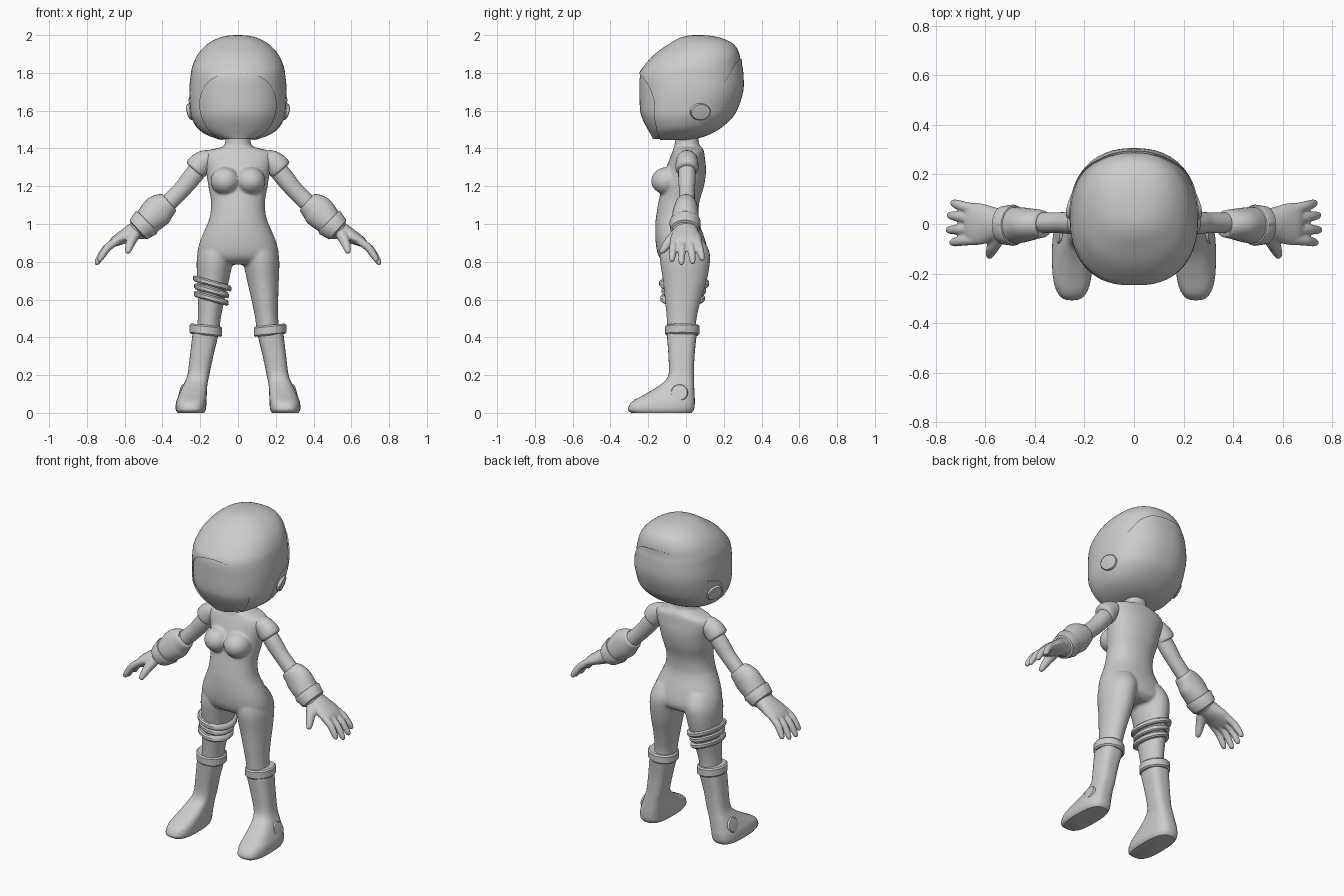
import bpy, bmesh
from math import cos, sin, tau, radians
from mathutils import Vector, Matrix

if "Cube" in bpy.data.objects:
    bpy.data.objects.remove(bpy.data.objects["Cube"])


def smooth_rows(rows, k=4):
    """Catmull-Rom interpolation of parameter rows."""
    out = []
    for i in range(len(rows) - 1):
        p0, p1, p2, p3 = (rows[max(0, min(len(rows) - 1, i + j))] for j in (-1, 0, 1, 2))
        for s in range(k):
            t = s / k
            out.append([0.5 * (2 * b + (c - a) * t + (2 * a - 5 * b + 4 * c - d) * t * t
                        + (3 * b - a - 3 * c + d) * t ** 3) for a, b, c, d in zip(p0, p1, p2, p3)])
    return out + [list(rows[-1])]


def sup(v, e):
    return (1 if v >= 0 else -1) * abs(v) ** (2 / e)


def loft(bm, rings):
    vs = [[bm.verts.new(p) for p in r] for r in rings]
    n = len(vs[0])
    for a, b in zip(vs, vs[1:]):
        for i in range(n):
            bm.faces.new((a[i], a[(i + 1) % n], b[(i + 1) % n], b[i]))
    bm.faces.new(vs[0][::-1])
    bm.faces.new(vs[-1])


def stack(bm, rows, e=2.0, tilt=0.0, k=4, side=1, n=40):
    """Horizontal sections: (z, centre x, half width, front y, back y)."""
    rings = []
    for z, cx, hw, yf, yb in (smooth_rows(rows, k) if k > 1 else rows):
        ring = []
        for i in range(n):
            c, s = sup(cos(tau * i / n), e), sup(sin(tau * i / n), e)
            ring.append((side * (cx + hw * c), (yf + yb) / 2 + (yb - yf) / 2 * s, z + tilt * hw * c))
        rings.append(ring)
    loft(bm, rings)


def tube(bm, rows, k=4, n=24):
    """Sections along a path: (x, y, z, radius across, radius in y)."""
    rows = smooth_rows(rows, k) if k > 1 else rows
    pts = [Vector(r[:3]) for r in rows]
    rings = []
    for i, r in enumerate(rows):
        t = (pts[min(i + 1, len(pts) - 1)] - pts[max(i - 1, 0)]).normalized()
        u = (Vector((0, 1, 0)) - t * t.y).normalized()
        v = t.cross(u)
        rings.append([pts[i] + v * r[3] * cos(tau * j / n) + u * r[4] * sin(tau * j / n) for j in range(n)])
    loft(bm, rings)


def band(bm, z, h, cx, hw, yf, yb, tilt, side=1):
    b = 0.008
    stack(bm, [(z + dz, cx, hw - d, yf + d, yb - d) for dz, d in
               ((-h / 2, 3 * b), (-h / 2, b), (-h / 2 + b, 0), (h / 2 - b, 0), (h / 2, b), (h / 2, 3 * b))],
          tilt=tilt, k=1, side=side)


def make(name, bm, mirror=False, voxel=0, iters=3):
    bmesh.ops.recalc_face_normals(bm, faces=bm.faces)
    me = bpy.data.meshes.new(name)
    bm.to_mesh(me)
    bm.free()
    ob = bpy.data.objects.new(name, me)
    bpy.context.collection.objects.link(ob)
    if voxel:
        m = ob.modifiers.new("fuse", 'REMESH')
        m.mode, m.voxel_size, m.use_smooth_shade = 'VOXEL', voxel, True
        m = ob.modifiers.new("soften", 'SMOOTH')
        m.factor, m.iterations = 0.5, iters
    if mirror:
        ob.modifiers.new("mirror", 'MIRROR').use_clip = False
    return ob


def carve(ob, pts, operation):
    """Boolean with a prism; pts are two matching 3D outlines."""
    bm = bmesh.new()
    loft(bm, pts)
    cutter = make("cutter", bm)
    cutter.hide_render = True
    m = ob.modifiers.new("cut", 'BOOLEAN')
    m.operation, m.object, m.solver = operation, cutter, 'EXACT'
    dg = bpy.context.evaluated_depsgraph_get()
    me = bpy.data.meshes.new_from_object(ob.evaluated_get(dg))
    ob.modifiers.clear()
    ob.data = me
    bpy.data.objects.remove(cutter)


# Helmet, recessed visor and raised rear shell share one form
HEAD = [(1.445, 0, .09, -.18, .02), (1.465, 0, .15, -.19, .10), (1.50, 0, .205, -.21, .17),
        (1.55, 0, .238, -.236, .23), (1.60, 0, .252, -.25, .265), (1.70, 0, .258, -.253, .297),
        (1.79, 0, .25, -.25, .297), (1.84, 0, .24, -.22, .29), (1.90, 0, .212, -.165, .283),
        (1.95, 0, .165, -.095, .255), (1.98, 0, .115, -.045, .20), (1.995, 0, .065, 0, .14),
        (2.0, 0, .015, .04, .08)]


def head(name, scale=1.0, pivot=(0, 0, 0)):
    bm = bmesh.new()
    stack(bm, HEAD, e=2.3, n=64)
    p = Vector(pivot)
    for v in bm.verts:
        v.co = p + (v.co - p) * scale
    return make(name, bm)


helmet = head("helmet")
half = smooth_rows([(0, 1.80), (.10, 1.785), (.17, 1.735), (.202, 1.65), (.192, 1.57),
                    (.16, 1.505), (.11, 1.46), (.06, 1.44), (0, 1.43)])
outline = half + [(-x, z) for x, z in half[-2:0:-1]]
carve(helmet, [[(x, y, z) for x, z in outline] for y in (-.5, .02)], 'DIFFERENCE')
head("visor", .972, (0, 0, 1.66))
rear = head("helmet_rear_shell", 1.02, (0, -.04, 1.46))
seam = smooth_rows([(-.02, 1.53), (0, 1.60), (.045, 1.66), (.14, 1.69), (.21, 1.76), (.28, 1.87), (.40, 1.90)])
seam += [(.40, 1.3), (-.02, 1.3)]
carve(rear, [[(x, y, z) for y, z in seam] for x in (-.5, .5)], 'INTERSECT')

# Round plates on the helmet sides and the ankles
for name, loc, tilt, rz, ry, spin in (("ear_plate", (.247, .075, 1.595), 104, .045, .055, 16),
                                      ("ankle_disc", (.298, -.035, .105), 75, .045, .045, 0)):
    bm = bmesh.new()
    M = Matrix.Translation(loc) @ Matrix.Rotation(radians(spin), 4, 'Z') @ Matrix.Rotation(radians(tilt), 4, 'Y')
    prof = [(-.02, 1), (.007, 1), (.012, .92), (.014, .6)]
    loft(bm, [[M @ Vector((rz * f * cos(tau * i / 32), ry * f * sin(tau * i / 32), h))
               for i in range(32)] for h, f in prof])
    make(name, bm, mirror=True)

# Body: torso, bust and thighs fused into one skin
bm = bmesh.new()
stack(bm, [(1.48, 0, .066, -.06, .066), (1.42, 0, .07, -.06, .07), (1.405, 0, .095, -.065, .085),
           (1.385, 0, .17, -.07, .095), (1.35, 0, .19, -.085, .10), (1.28, 0, .17, -.11, .106),
           (1.20, 0, .157, -.128, .095), (1.12, 0, .143, -.145, .072), (1.05, 0, .147, -.157, .065),
           (1.0, 0, .162, -.162, .072), (.92, 0, .197, -.162, .10), (.85, 0, .215, -.152, .117),
           (.81, 0, .20, -.13, .11), (.785, 0, .10, -.09, .08)], e=2.2)
for s in (1, -1):
    stack(bm, [(.92, .10, .085, -.12, .09), (.86, .112, .098, -.135, .122), (.80, .123, .096, -.137, .127),
               (.70, .132, .084, -.122, .11), (.60, .142, .071, -.112, .08), (.50, .152, .061, -.102, .056),
               (.42, .16, .06, -.098, .052)], side=s)
    bmesh.ops.create_uvsphere(bm, u_segments=32, v_segments=20, radius=1,
                              matrix=Matrix.Translation((s * .068, -.10, 1.228)) @ Matrix.Diagonal((.077, .084, .073, 1)))
make("body", bm, voxel=.009, iters=3)

# Arms: sleeve cap, arm, gauntlet and gauntlet cuff
bm = bmesh.new()
tube(bm, [(.12, .005, 1.352, .03, .045), (.165, .005, 1.342, .052, .055),
          (.20, .005, 1.316, .063, .06), (.222, .005, 1.291, .062, .06), (.229, .005, 1.283, .052, .05)])
make("shoulder_cap", bm, mirror=True)
bm = bmesh.new()
tube(bm, [(.17, .005, 1.34, .05, .045), (.25, .005, 1.24, .05, .046), (.30, .005, 1.18, .046, .042),
          (.39, .005, 1.09, .046, .042)])
make("arm", bm, mirror=True)
bm = bmesh.new()
tube(bm, [(.36, 0, 1.112, .048, .046), (.368, 0, 1.106, .06, .055), (.40, 0, 1.087, .078, .061),
          (.43, -.002, 1.063, .085, .067), (.475, -.005, 1.018, .075, .074), (.525, -.005, .972, .06, .07),
          (.545, -.005, .955, .045, .06)])
make("gauntlet", bm, mirror=True)
bm = bmesh.new()
tube(bm, [(.478, -.005, 1.016, .066, .066), (.481, -.005, 1.013, .078, .079), (.488, -.005, 1.006, .082, .083),
          (.527, -.005, .970, .069, .077), (.533, -.005, .965, .055, .065)], k=1, n=36)
make("gauntlet_cuff", bm, mirror=True)

# Hand: palm, four fingers and thumb fused
bm = bmesh.new()
tube(bm, [(.51, 0, .982, .05, .06), (.56, 0, .955, .046, .067), (.61, 0, .93, .036, .082),
          (.65, 0, .908, .028, .085), (.675, 0, .89, .018, .076)])
for y0, y1, f in ((-.062, -.075, .9), (-.021, -.024, 1.04), (.021, .036, 1.0), (.06, .086, .86)):
    tube(bm, [(.64 + f * dx, y0 + (y1 - y0) * t, .912 - f * dz, r, r) for dx, dz, t, r in
              ((0, 0, 0, .022), (.055, .04, .4, .021), (.09, .09, .8, .018), (.104, .116, .97, .013), (.108, .124, 1, .005))],
         n=16)
tube(bm, [(.545, -.045, .95, .032, .032), (.565, -.085, .91, .027, .027), (.577, -.112, .875, .021, .021),
          (.583, -.13, .852, .014, .014), (.584, -.135, .846, .006, .006)], n=16)
make("hand", bm, mirror=True, voxel=.006, iters=3)

# Boots with turned cuffs
bm = bmesh.new()
stack(bm, [(0, .25, .07, -.29, .03), (.02, .25, .08, -.308, .043), (.06, .247, .08, -.285, .047),
           (.10, .238, .073, -.215, .045), (.15, .225, .063, -.135, .043), (.20, .21, .058, -.093, .042),
           (.30, .193, .062, -.093, .045), (.40, .175, .068, -.10, .055), (.45, .168, .07, -.102, .06)], e=2.8)
make("boot", bm, mirror=True)
bm = bmesh.new()
band(bm, .438, .055, .17, .086, -.11, .072, .1)
make("boot_cuff", bm, mirror=True)

# Three slanted straps on one thigh
bm = bmesh.new()
for z, cx, hw, yf, yb in ((.685, .136, .102, -.142, .122), (.646, .14, .092, -.130, .105), (.606, .142, .092, -.136, .10)):
    band(bm, z, .032, cx, hw, yf, yb, .28, side=-1)
make("thigh_straps", bm)

bpy.ops.object.select_all(action='SELECT')
bpy.context.view_layer.objects.active = helmet
bpy.ops.object.shade_smooth_by_angle(angle=radians(40))
